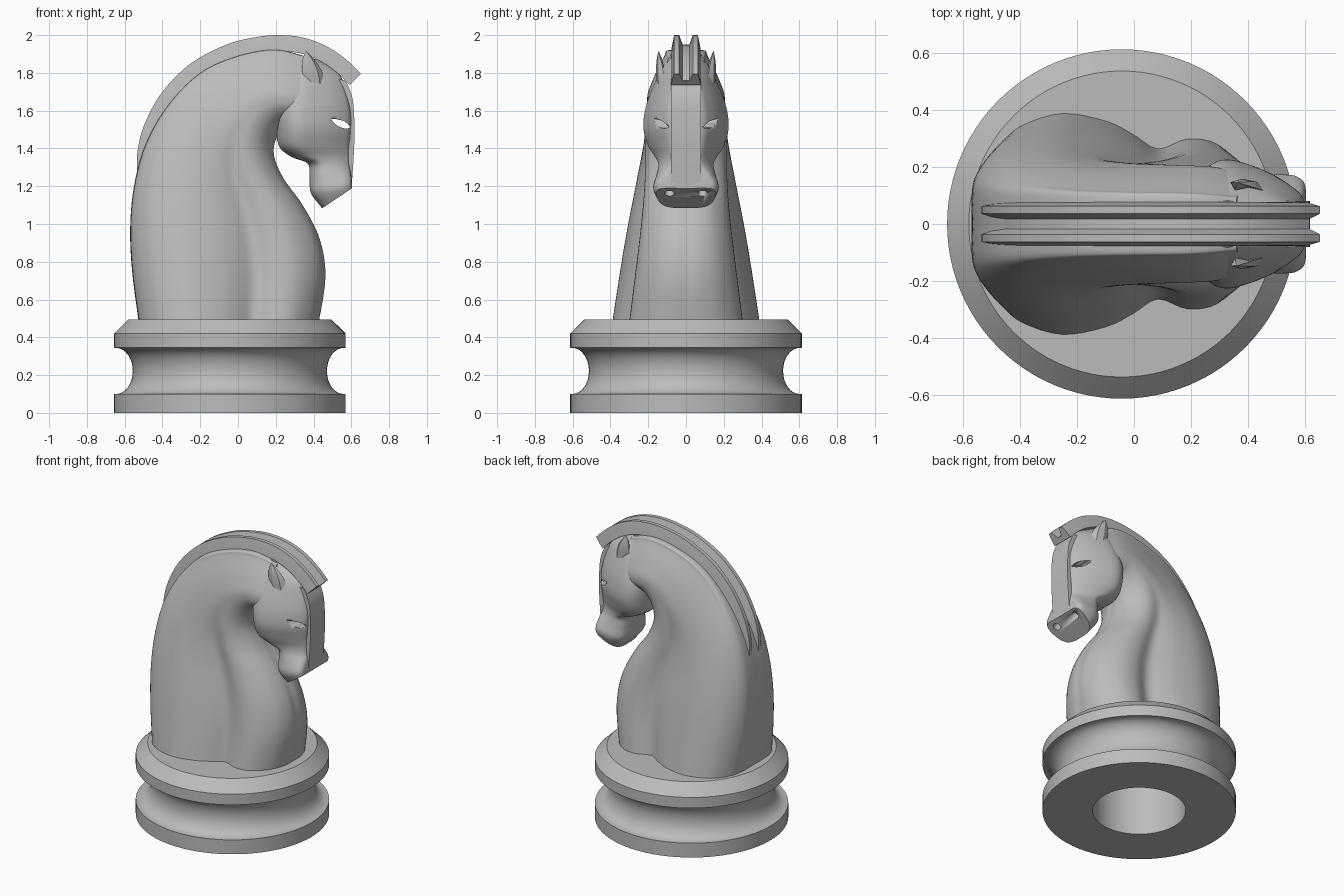
import bpy, bmesh, math
from mathutils import Vector, Matrix

if "Cube" in bpy.data.objects:
    bpy.data.objects.remove(bpy.data.objects["Cube"])

grey = bpy.data.materials.new("stone_grey")
grey.use_nodes = True
COLOR = (0.5, 0.5, 0.5, 1)
grey.diffuse_color = COLOR
grey.node_tree.nodes["Principled BSDF"].inputs["Base Color"].default_value = COLOR


def finish(name, bm, angle=35):
    """Turn a bmesh into a shaded, coloured object."""
    bmesh.ops.recalc_face_normals(bm, faces=bm.faces)
    mesh = bpy.data.meshes.new(name)
    bm.to_mesh(mesh)
    bm.free()
    mesh.materials.append(grey)
    obj = bpy.data.objects.new(name, mesh)
    bpy.context.collection.objects.link(obj)
    bpy.ops.object.select_all(action='DESELECT')
    obj.select_set(True)
    bpy.context.view_layer.objects.active = obj
    bpy.ops.object.shade_smooth_by_angle(angle=math.radians(angle))
    return obj


def spline(points, steps, closed=False):
    """Catmull-Rom curve through points of any dimension."""
    pts = [Vector(p) for p in points]
    n = len(pts)
    get = (lambda i: pts[i % n]) if closed else (lambda i: pts[max(0, min(n - 1, i))])
    out = []
    for i in range(n if closed else n - 1):
        a, b, c, d = (get(i + k) for k in (-1, 0, 1, 2))
        for s in range(steps):
            t = s / steps
            out.append((b * 2 + (c - a) * t + (a * 2 - b * 5 + c * 4 - d) * t ** 2
                        + (b * 3 - a - c * 3 + d) * t ** 3) / 2)
    return out if closed else out + [pts[-1]]


def loft(rings, closed=False):
    """Skin equal rings; cap both ends unless the strip closes on itself."""
    bm = bmesh.new()
    rows = [[bm.verts.new(p) for p in ring] for ring in rings]
    n = len(rows[0])
    pairs = list(zip(rows, rows[1:])) + ([(rows[-1], rows[0])] if closed else [])
    for a, b in pairs:
        for i in range(n):
            j = (i + 1) % n
            bm.faces.new((a[i], a[j], b[j], b[i]))
    if not closed:
        bm.faces.new(rows[0])
        bm.faces.new(rows[-1])
    return bm


def lathe(profile, x, segments=96):
    """Closed profile (radius, height) spun about a vertical axis."""
    angles = [2 * math.pi * k / segments for k in range(segments)]
    return loft([[(x + r * math.cos(a), r * math.sin(a), z) for r, z in profile]
                 for a in angles], closed=True)


def prism(outline, y0, y1):
    """Extrude an (x, z) outline along y."""
    return loft([[(x, y, z) for x, z in outline] for y in (y0, y1)])


def body_rings(sections, shape, steps, side_steps):
    """Sections: back x, z, front x, z, half width, blend between the two shapes."""
    rings = []
    for bx, bz, fx, fz, w, k in spline(sections, steps):
        half = [(t, a + (b - a) * k) for t, a, b in shape]
        ring = half + [(t, -y) for t, y in reversed(half[1:-1])]
        rings.append([(bx + (fx - bx) * t, y * w, bz + (fz - bz) * t)
                      for t, y in spline(ring, side_steps, True)])
    return rings


def cut(target, cutter):
    mod = target.modifiers.new("cut", 'BOOLEAN')
    mod.operation = 'DIFFERENCE'
    mod.solver = 'EXACT'
    mod.object = cutter
    cutter.hide_render = True
    cutter.hide_set(True)


# Turned base with a concave waist and a bore underneath
waist = [(0.602 - 0.088 * math.sin(math.pi * k / 16),
          0.222 - 0.122 * math.cos(math.pi * k / 16)) for k in range(17)]
finish("base", lathe([(0.295, 0), (0.613, 0), (0.613, 0.10)] + waist +
                     [(0.613, 0.345), (0.613, 0.42), (0.537, 0.495), (0.001, 0.495),
                      (0.001, 0.4), (0.295, 0.4)], -0.043), 25)

# Neck and chest: creased in front of the shoulder, smooth and crested on top
neck_shape = [(0, 0, 0), (0, 0.25, 0.25), (0.01, 0.49, 0.5), (0.06, 0.72, 0.55),
              (0.14, 0.89, 0.63), (0.29, 1, 0.78), (0.45, 0.93, 0.91), (0.55, 0.81, 0.98),
              (0.64, 0.68, 1), (0.75, 0.77, 0.96), (0.86, 0.72, 0.8), (0.96, 0.48, 0.5),
              (1, 0.2, 0.2), (1, 0, 0)]
neck_sections = [
    (-0.525, 0.48, 0.425, 0.48, 0.39, 0), (-0.56, 0.75, 0.46, 0.72, 0.35, 0),
    (-0.57, 0.98, 0.43, 0.92, 0.315, 0.03), (-0.55, 1.2, 0.34, 1.1, 0.282, 0.15),
    (-0.49, 1.42, 0.24, 1.24, 0.255, 0.4), (-0.37, 1.63, 0.19, 1.36, 0.233, 0.72),
    (-0.2, 1.8, 0.2, 1.45, 0.215, 0.93), (0, 1.89, 0.25, 1.52, 0.206, 1),
    (0.2, 1.923, 0.33, 1.52, 0.2, 1), (0.36, 1.885, 0.42, 1.52, 0.175, 1)]
finish("neck", loft(body_rings(neck_sections, neck_shape, 5, 4)), 50)

# Head: poll, round cheeks, narrow jaw and flared muzzle
head_shape = [(0, 0, 0), (0, 0.35, 0.35), (0.08, 0.74, 0.72), (0.2, 0.95, 0.87),
              (0.33, 1, 0.96), (0.5, 0.93, 1), (0.7, 0.79, 1), (0.88, 0.6, 0.95),
              (1, 0.38, 0.74), (1, 0, 0)]
head_sections = [
    (0.28, 1.91, 0.42, 1.87, 0.08, 0), (0.26, 1.8, 0.53, 1.8, 0.14, 0),
    (0.225, 1.7, 0.575, 1.69, 0.187, 0), (0.2, 1.6, 0.595, 1.59, 0.218, 0),
    (0.205, 1.5, 0.595, 1.5, 0.225, 0), (0.22, 1.41, 0.59, 1.42, 0.2, 0),
    (0.285, 1.355, 0.59, 1.36, 0.165, 0.1), (0.37, 1.32, 0.59, 1.31, 0.148, 0.35),
    (0.38, 1.25, 0.597, 1.265, 0.16, 0.75), (0.385, 1.17, 0.602, 1.21, 0.173, 1),
    (0.425, 1.11, 0.602, 1.15, 0.15, 1), (0.475, 1.05, 0.6, 1.08, 0.11, 1)]
head_mesh = loft(body_rings(head_sections, head_shape, 5, 4))

# Slanted flat end of the muzzle
sliced = bmesh.ops.bisect_plane(
    head_mesh, geom=head_mesh.verts[:] + head_mesh.edges[:] + head_mesh.faces[:],
    plane_co=(0.6, 0, 1.187), plane_no=(0.556, 0, -0.831), clear_outer=True)
rim = [e for e in sliced["geom_cut"] if isinstance(e, bmesh.types.BMEdge)]
bmesh.ops.edgenet_fill(head_mesh, edges=rim)
head = finish("head", head_mesh, 40)

# Flat raised bridge down the face
bridge_line = spline([(0.57, 1.76), (0.607, 1.66), (0.617, 1.5), (0.612, 1.35), (0.602, 1.205)], 5)
bridge = finish("face_bridge", prism([(0.46, 1.78)] + [tuple(p) for p in bridge_line]
                                     + [(0.5, 1.205)], -0.08, 0.08))

# Almond eye opening through the head
almond = spline([(0.495, 1.555), (0.53, 1.553), (0.57, 1.54), (0.592, 1.512),
                 (0.56, 1.507), (0.52, 1.525)], 4, True)
eye = finish("eye_cutter", prism([tuple(p) for p in almond], -0.4, 0.4))
cut(head, eye)
cut(bridge, eye)

# Nostrils, drilled into the slanted end of the muzzle
for side, label in ((1, "left"), (-1, "right")):
    bm = bmesh.new()
    bmesh.ops.create_cone(bm, cap_ends=True, segments=24, radius1=0.025, radius2=0.025,
                          depth=0.12, matrix=Matrix.Translation((0.563, side * 0.088, 1.162))
                          @ Matrix.Rotation(math.radians(-34), 4, 'Y'))
    cut(head, finish(label + "_nostril_cutter", bm))

# Ears: broad pointed leaves with a hollow front
ear_rings = [(0.42, 0.128, 1.67, 0.045), (0.403, 0.132, 1.76, 0.06),
             (0.392, 0.136, 1.83, 0.053), (0.377, 0.141, 1.88, 0.028), (0.362, 0.146, 1.915, 0.001)]
ear_shape = [(1, -0.3), (0.5, 0.25), (-0.3, 0.42), (-1, 0.2), (-0.7, -0.3), (0.1, -0.1)]
for side, label in ((1, "left"), (-1, "right")):
    rings = [[(x + r * u, side * (y + r * v), z - 0.4 * r * u) for u, v in ear_shape]
             for x, y, z, r in spline(ear_rings, 3)]
    finish(label + "_ear", loft(rings), 30)

# Mane: twin ridged strip swept over the crest
mane_path = spline([(-0.535, 1.27), (-0.53, 1.4), (-0.49, 1.54), (-0.4, 1.7), (-0.25, 1.85),
                    (-0.06, 1.95), (0.1, 1.99), (0.23, 2.0), (0.36, 1.983), (0.48, 1.935),
                    (0.58, 1.865), (0.652, 1.795)], 5)
half = [(0.078, -0.085), (0.075, -0.06), (0.063, 0), (0.036, 0), (0.018, -0.05)]
mane_shape = half + [(-y, h) for y, h in reversed(half)]
rings = []
for i, p in enumerate(mane_path):
    d = mane_path[min(i + 1, len(mane_path) - 1)] - mane_path[max(i - 1, 0)]
    n = Vector((-d.y, d.x)).normalized()
    rings.append([(p.x + n.x * h, y, p.y + n.y * h) for y, h in mane_shape])
finish("mane", loft(rings), 30)
